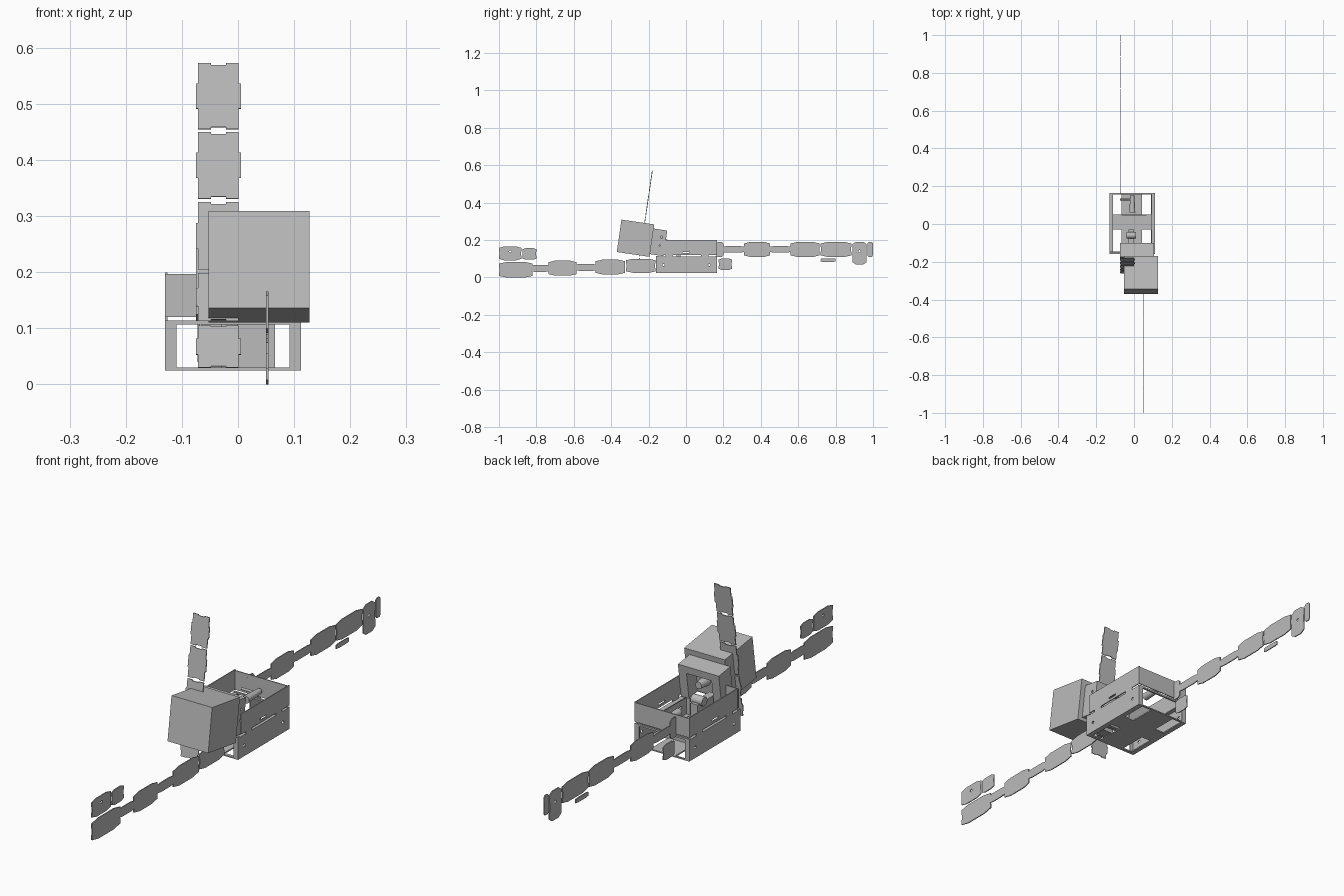
import bpy, bmesh
from math import pi
from mathutils import Matrix, Vector

cube = bpy.data.objects.get("Cube")
if cube:
    bpy.data.objects.remove(cube, do_unlink=True)

grey = bpy.data.materials.new("plain grey")
grey.use_nodes = True
grey.diffuse_color = (0.5, 0.5, 0.5, 1)
grey.node_tree.nodes["Principled BSDF"].inputs["Base Color"].default_value = (0.5, 0.5, 0.5, 1)

T = 0.004                                   # sheet thickness
TILT = Matrix.Rotation(-0.145, 4, 'X')      # lean shared by head, neck and mast
SIDEWAYS = Matrix(((0, 1, 0, 0), (0, 0, 1, 0), (1, 0, 0, 0), (0, 0, 0, 1)))


def finish(name, bm):
    bmesh.ops.recalc_face_normals(bm, faces=bm.faces)
    me = bpy.data.meshes.new(name)
    bm.to_mesh(me)
    bm.free()
    me.materials.append(grey)
    ob = bpy.data.objects.new(name, me)
    bpy.context.collection.objects.link(ob)
    return ob


def box(name, x, y, z, m=Matrix()):
    """Box from (low, high) ranges on each axis."""
    bm = bmesh.new()
    mid = Vector([(a + b) / 2 for a, b in (x, y, z)])
    size = [b - a for a, b in (x, y, z)] + [1]
    bmesh.ops.create_cube(bm, size=1, matrix=m @ Matrix.Translation(mid) @ Matrix.Diagonal(size))
    return finish(name, bm)


def rod(name, at, radius, length, axis='X', tip=None):
    bm = bmesh.new()
    turn = {'X': Matrix.Rotation(pi / 2, 4, 'Y'), 'Y': Matrix.Rotation(-pi / 2, 4, 'X')}[axis]
    bmesh.ops.create_cone(bm, cap_ends=True, segments=16, radius1=radius,
                          radius2=radius if tip is None else tip, depth=length,
                          matrix=Matrix.Translation(at) @ turn)
    return finish(name, bm)


def cut(ob, cutter):
    cutter.hide_render = True
    mod = ob.modifiers.new("cut", 'BOOLEAN')
    mod.operation = 'DIFFERENCE'
    mod.object = cutter
    bpy.context.view_layer.objects.active = ob
    bpy.ops.object.modifier_apply(modifier=mod.name)
    bpy.data.objects.remove(cutter, do_unlink=True)


PLATE = [(.33, .94), (.33, 1), (.9, 1), (.9, .38), (1, .38)]
LINK = [(.3, .97), (.3, 1), (.8, 1), (.88, .8), (1, .55)]


def sheet(name, width, length, m, quarter):
    """Thin tabbed sheet, one quarter outline mirrored both ways."""
    ring = (quarter + [(u, -v) for u, v in reversed(quarter)]
            + [(-u, -v) for u, v in quarter] + [(-u, v) for u, v in reversed(quarter)])
    bm = bmesh.new()
    face = bm.faces.new([bm.verts.new((u * width / 2, -T / 2, v * length / 2)) for u, v in ring])
    new = bmesh.ops.extrude_face_region(bm, geom=[face])["geom"]
    bmesh.ops.translate(bm, vec=(0, T, 0), verts=[v for v in new if isinstance(v, bmesh.types.BMVert)])
    bm.transform(m)
    return finish(name, bm)


def link(name, x, y, z, hole=False, quarter=LINK):
    mid = Matrix.Translation((x, sum(y) / 2, sum(z) / 2))
    ob = sheet(name, z[1] - z[0], y[1] - y[0], mid @ SIDEWAYS, quarter)
    if hole:
        cut(ob, rod("cutter", (x, sum(y) / 2, sum(z) / 2 + .01), .006, .05))


# Lower body: windowed floor, side walls, corner flanges
X0, X1, Y0, Y1 = -.13, .112, -.16, .165
floor = box("floor_plate", (X0, X1), (Y0, Y1), (.025, .03))
for wx in ((-.11, -.066), (.043, .09)):
    for wy in ((-.147, -.03), (.05, .158)):
        cut(floor, box("cutter", wx, wy, (0, .06)))
for side, x in (("right", (X0, X0 + T)), ("left", (X1 - T, X1))):
    wall = box(side + "_lower_wall", x, (Y0, Y1), (.025, .111))
    for y in (-.12, .125):
        cut(wall, rod("cutter", (x[0], y, .067), .006, .05))
    upper = box(side + "_upper_wall", x, (-.14, Y1), (.12, .2))
    cut(upper, box("cutter", (x[0] - .02, x[1] + .02), (-.02, .02), (.13, .137)))
    for y in (-.09, .1):
        box(side + "_wall_tab", x, (y - .02, y + .02), (.108, .124))
    inner = (X0, X0 + .02) if side == "right" else (X1 - .02, X1)
    for end, y in (("front", Y0), ("back", Y1 - T)):
        box(side + "_" + end + "_flange", inner, (y, y + T), (.025, .111))
    box(side + "_ledge", inner, (Y0, Y1), (.107, .111))
box("centre_panel", (-.065, .066), (.046, .05), (.03, .107))
box("front_ledge", (X0, X1), (Y0, Y0 + .012), (.107, .114))
box("back_ledge", (X0, X1), (Y1 - .008, Y1), (.107, .114))

# Upper body end walls
box("back_upper_wall", (X0, X1), (Y1 - T, Y1), (.12, .197))
box("front_upper_wall", (X0, -.06), (-.15, -.146), (.12, .197))

# Inner mechanism
box("inner_arm", (-.03, 0), (-.15, -.03), (.12, .15))
box("inner_post", (-.03, 0), (-.05, -.03), (.03, .13))
rod("arm_pivot", (-.015, -.06, .155), .018, .05)
rod("rear_roller", (-.009, .105, .15), .016, .09, 'Y', .011)
rod("roller_axle", (-.045, .13, .15), .005, .06)

# Head and neck
head_m = Matrix.Translation((0, -.27, .21)) @ TILT
box("head", (-.053, .127), (-.0885, .0885), (-.0875, .0875), head_m)
neck_m = Matrix.Translation((0, -.147, .187)) @ TILT
neck = box("neck_frame", (-.075, .106), (-.037, .037), (-.068, .07), neck_m)
cut(neck, box("cutter", (-.04, .071), (-.02, .1), (-.1, .04), neck_m))
for dz in (-.015, .03):
    pos = neck_m @ Vector((.106, .012, dz))
    cut(neck, rod("cutter", pos, .006, .03))
rod("neck_knob", (.015, -.125, .19), .02, .05, 'Y', .014)

# Leaning mast of tabbed sheets
for i, (low, high) in enumerate(((.03, .105), (.113, .198), (.205, .325), (.331, .45), (.455, .573))):
    z = (low + high) / 2
    m = Matrix.Translation((-.035, -.22 + .148 * (z - .3), z)) @ TILT
    sheet("mast_sheet_%d" % (i + 1), .08, (high - low) * 1.01, m, PLATE)

# Front chain of links
FX = .052
for i, (y, z) in enumerate((((-1, -.82), (0, .083)), ((-.735, -.585), (.01, .09)),
                            ((-.485, -.325), (.017, .095)), ((-.32, -.163), (.025, .1)))):
    link("front_link_%d" % (i + 1), FX, y, z)
for i, (y, z) in enumerate((((-.83, -.73), (.03, .068)), ((-.59, -.48), (.035, .073)))):
    link("front_joint_%d" % (i + 1), FX, y, z)
link("front_tip_plate", FX, (-1, -.88), (.092, .166), True)
link("front_tip_tab", FX, (-.874, -.8), (.095, .157))

# Rear chain of links
RX = -.07
for i, y in enumerate(((.31, .45), (.56, .715), (.72, .885), (.97, 1))):
    link("rear_link_%d" % (i + 1), RX, y, (.11, .19))
for i, y in enumerate(((.19, .315), (.445, .565))):
    link("rear_joint_%d" % (i + 1), RX, y, (.133, .168))
link("rear_root_plate", RX, (.16, .2), (.11, .19))
link("rear_cross_plate", RX, (.89, .966), (.07, .19), True)
link("rear_small_tab", RX, (.72, .8), (.083, .102))
link("rear_lower_tab", RX, (.175, .245), (.04, .102))
